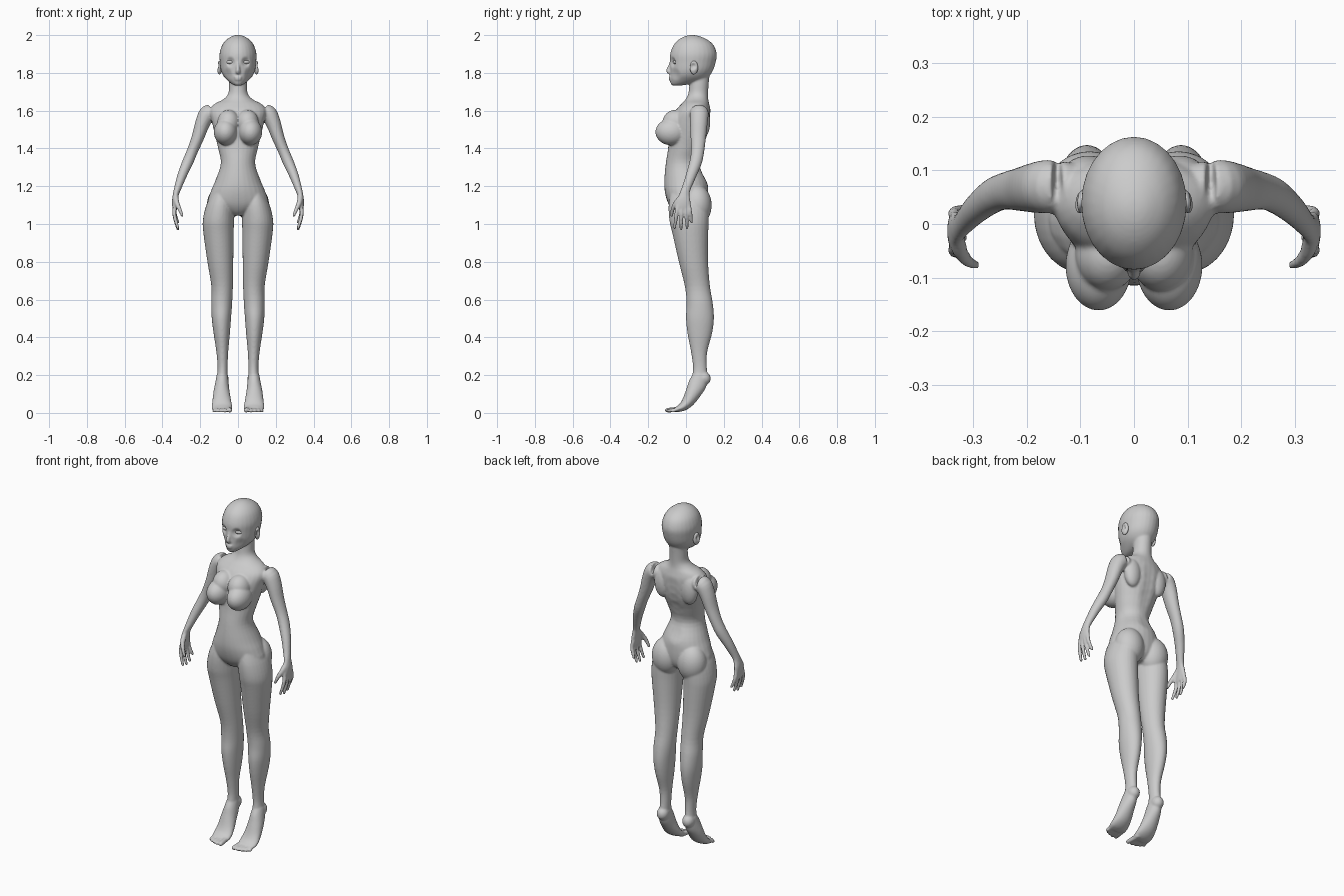
import bpy, bmesh, math
from mathutils import Vector, Matrix

SIDES, STEPS = 28, 4
bm = bmesh.new()


def catmull(rows):
    """Smoothly fill in extra rows between the given stations."""
    out = []
    for i in range(len(rows) - 1):
        p = [rows[max(0, min(len(rows) - 1, i + k))] for k in (-1, 0, 1, 2)]
        for s in range(STEPS):
            t = s / STEPS
            out.append([0.5 * (2 * b + (c - a) * t + (2 * a - 5 * b + 4 * c - d) * t * t
                               + (3 * b - a - 3 * c + d) * t ** 3) for a, b, c, d in zip(*p)])
    out.append(list(rows[-1]))
    return out


def loft(rows, side=1, upright=False):
    """Closed skin over rings (x, y, z, radius across, radius deep)."""
    rows = catmull(rows)
    rings = []
    for i, (x, y, z, ru, rv) in enumerate(rows):
        a, b = rows[max(i - 1, 0)], rows[min(i + 1, len(rows) - 1)]
        t = Vector((0, 0, 1)) if upright else (Vector(b[:3]) - Vector(a[:3])).normalized()
        u = Vector((1, 0, 0))
        u = (u - t * u.dot(t)).normalized()
        v = t.cross(u)
        ring = []
        for k in range(SIDES):
            w = 2 * math.pi * k / SIDES
            p = Vector((x, y, z)) + u * ru * math.cos(w) + v * rv * math.sin(w)
            p.x *= side
            ring.append(bm.verts.new(p))
        rings.append(ring)
    for r, q in zip(rings, rings[1:]):
        for k in range(SIDES):
            n = (k + 1) % SIDES
            bm.faces.new((r[k], r[n], q[n], q[k]))
    bm.faces.new(rings[0])
    bm.faces.new(rings[-1])


def stack(rows, side=1):
    """Loft of level rings given by extents (z, x0, x1, y0, y1)."""
    loft([((a + b) / 2, (c + d) / 2, z, (b - a) / 2, (d - c) / 2) for z, a, b, c, d in rows],
         side, True)


def ball(target, loc, size, side=1, tilt=0):
    m = (Matrix.Translation((loc[0] * side, loc[1], loc[2]))
         @ Matrix.Rotation(tilt * side, 4, 'Z') @ Matrix.Diagonal((*size, 1)))
    bmesh.ops.create_uvsphere(target, u_segments=32, v_segments=20, radius=1, matrix=m)


def digit(points, radii, side):
    """Finger or toe: tapered tube with a rounded tip."""
    loft([(*p, r, r) for p, r in zip(points, radii)], side)
    ball(bm, points[-1], (radii[-1],) * 3, side)


def sculpt(mesh, center, radius, offset):
    c, o = Vector(center), Vector(offset)
    for v in mesh.vertices:
        d = (v.co - c).length / radius
        if d < 1:
            v.co += o * (1 - d * d) ** 2


def add_object(name, mesh):
    for p in mesh.polygons:
        p.use_smooth = True
    ob = bpy.data.objects.new(name, mesh)
    bpy.context.collection.objects.link(ob)
    return ob


# torso and neck: z, half width, front y, back y
torso = [(1.045, .04, -.04, .07), (1.07, .10, -.07, .10), (1.11, .158, -.095, .115),
         (1.17, .145, -.112, .118), (1.23, .12, -.115, .11), (1.32, .091, -.107, .07),
         (1.40, .105, -.095, .09), (1.47, .122, -.09, .118), (1.54, .138, -.085, .13),
         (1.60, .150, -.055, .13), (1.635, .125, -.025, .123), (1.66, .078, -.002, .118),
         (1.69, .052, .012, .117), (1.74, .048, .018, .12), (1.79, .048, .02, .125)]
stack([(z, -w, w, f, b) for z, w, f, b in torso])

# head
head = [(1.733, .016, -.072, -.03), (1.742, .034, -.081, .03), (1.762, .058, -.085, .10),
        (1.785, .078, -.084, .125), (1.815, .091, -.084, .144), (1.855, .096, -.085, .157),
        (1.90, .098, -.084, .163), (1.945, .085, -.067, .147), (1.975, .062, -.04, .115),
        (1.993, .034, -.008, .075), (2.0, .012, .02, .045)]
stack([(z, -w, w, f, b) for z, w, f, b in head])

# nose and lips
loft([(0, -.076, 1.868, .008, .008), (0, -.084, 1.84, .008, .009),
      (0, -.093, 1.812, .012, .013), (0, -.084, 1.797, .012, .008)])
ball(bm, (0, -.082, 1.778), (.023, .012, .006))
ball(bm, (0, -.081, 1.766), (.020, .012, .007))

for s in (1, -1):
    # breast, buttock and shoulder blade
    ball(bm, (.066, -.078, 1.487), (.062, .084, .07), s)
    ball(bm, (.050, -.055, 1.535), (.06, .07, .07), s)
    ball(bm, (.083, .06, 1.10), (.082, .076, .105), s)
    ball(bm, (.085, .09, 1.54), (.05, .038, .085), s)

    # leg
    stack([(1.17, .04, .135, -.08, .10), (1.10, .022, .168, -.092, .12),
           (1.02, .021, .186, -.088, .12), (.95, .023, .183, -.072, .118),
           (.80, .025, .162, -.038, .117), (.67, .027, .141, -.006, .127),
           (.58, .031, .142, .003, .142), (.50, .037, .139, .0, .148),
           (.42, .043, .129, .008, .138), (.32, .052, .114, .027, .112),
           (.24, .055, .108, .037, .11), (.18, .055, .112, .03, .118)], s)

    # foot and heel
    loft([(.083, .078, .20, .03, .04), (.085, .062, .155, .036, .048),
          (.087, .04, .11, .043, .042), (.086, .012, .062, .05, .033),
          (.085, -.018, .032, .055, .023), (.084, -.05, .018, .052, .014)], s)
    ball(bm, (.083, .094, .182), (.033, .037, .037), s)

    # toes
    for x0, x1, tip, r in ((.048, .043, -.099, .014), (.07, .069, -.098, .011),
                           (.089, .09, -.092, .011), (.107, .11, -.083, .011),
                           (.122, .128, -.07, .010)):
        digit([(x0, -.02, .022), (x0, -.05, .018), (x1, tip, r)], (r, r, r * .9), s)

    # arm and palm
    loft([(.12, .07, 1.585, .042, .045), (.158, .07, 1.585, .046, .05),
          (.185, .068, 1.54, .040, .047), (.212, .065, 1.46, .033, .041),
          (.24, .062, 1.39, .029, .035), (.265, .052, 1.33, .029, .033),
          (.295, .028, 1.26, .025, .028), (.319, .002, 1.19, .019, .024),
          (.328, -.007, 1.16, .016, .027), (.334, -.012, 1.125, .015, .036),
          (.335, -.014, 1.09, .013, .040), (.333, -.015, 1.072, .010, .036)], s)

    # fingers
    for y0, y1, z1 in ((-.044, -.06, .98), (-.023, -.026, .972),
                       (-.003, .006, .98), (.015, .03, 1.01)):
        digit([(.334, y0, 1.10), (.336, (y0 + y1) / 2, (1.10 + z1) / 2 + .005),
               (.318, y1, z1)], (.011, .0105, .008), s)
    # thumb
    digit([(.33, -.02, 1.15), (.325, -.05, 1.115), (.31, -.07, 1.08), (.295, -.076, 1.045)],
          (.014, .014, .011, .008), s)

# fuse everything into one continuous skin
bmesh.ops.recalc_face_normals(bm, faces=bm.faces)
raw = bpy.data.meshes.new("body_parts")
bm.to_mesh(raw)
bm.free()
base = add_object("body_base", raw)
rem = base.modifiers.new("fuse", 'REMESH')
rem.mode, rem.voxel_size = 'VOXEL', .0055
smo = base.modifiers.new("soften", 'SMOOTH')
smo.factor, smo.iterations = .5, 5
skin = bpy.data.meshes.new_from_object(
    base.evaluated_get(bpy.context.evaluated_depsgraph_get()))
bpy.data.objects.remove(base)

# eye sockets, cheeks and the groove of the spine
for s in (1, -1):
    sculpt(skin, (s * .042, -.073, 1.857), .032, (0, .014, 0))
    sculpt(skin, (s * .06, -.06, 1.79), .04, (-s * .004, .004, 0))
for k in range(7):
    sculpt(skin, (0, .11, 1.26 + k * .05), .055, (0, -.006, 0))
add_object("body", skin)

# eyes and ears
for s, label in ((1, "left"), (-1, "right")):
    eb = bmesh.new()
    ball(eb, (.042, -.056, 1.857), (.021, .012, .010), s, .3)
    eye = bpy.data.meshes.new("eye")
    eb.to_mesh(eye)
    eb.free()
    add_object(label + "_eye", eye)

    eb = bmesh.new()
    ball(eb, (.098, .042, 1.828), (.012, .022, .036), s, .25)
    ear = bpy.data.meshes.new("ear")
    eb.to_mesh(ear)
    eb.free()
    sculpt(ear, (s * .11, .038, 1.835), .022, (-s * .012, 0, 0))
    add_object(label + "_ear", ear)
